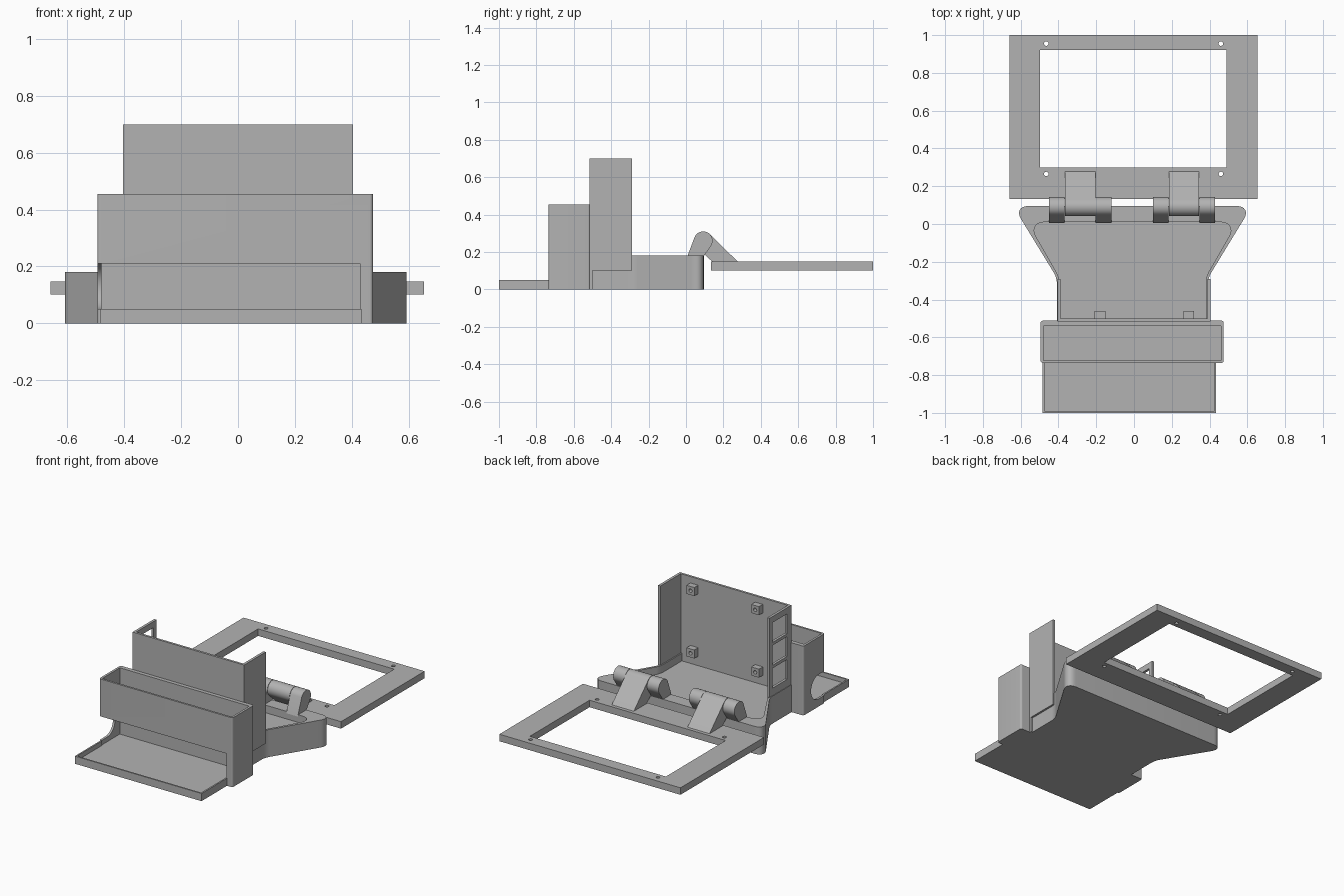
import bpy, bmesh, math
from mathutils import Vector
from mathutils.geometry import convex_hull_2d

cube = bpy.data.objects.get("Cube")
if cube:
    bpy.data.objects.remove(cube)

grey = bpy.data.materials.new("light_grey")
grey.use_nodes = True
grey.diffuse_color = (0.45, 0.45, 0.45, 1)
grey.node_tree.nodes["Principled BSDF"].inputs["Base Color"].default_value = (0.45, 0.45, 0.45, 1)


def prism(name, pts, lo, hi, axis="z", rounds=None):
    """Extrude a 2D outline along an axis; rounds maps outline index to corner cut."""
    place = {"z": lambda a, b, h: (a, b, h),
             "x": lambda a, b, h: (h, a, b),
             "y": lambda a, b, h: (a, h, b)}[axis]
    bm = bmesh.new()
    low = [bm.verts.new(place(a, b, lo)) for a, b in pts]
    high = [bm.verts.new(place(a, b, hi)) for a, b in pts]
    bm.faces.new(low)
    bm.faces.new(high)
    n = len(pts)
    for i in range(n):
        j = (i + 1) % n
        bm.faces.new((low[i], low[j], high[j], high[i]))
    bmesh.ops.recalc_face_normals(bm, faces=bm.faces)
    for size in set((rounds or {}).values()):
        edges = [bm.edges.get((low[i], high[i])) for i, s in rounds.items() if s == size]
        bmesh.ops.bevel(bm, geom=edges, offset=size, segments=8, profile=0.5, affect="EDGES")
    mesh = bpy.data.meshes.new(name)
    bm.to_mesh(mesh)
    bm.free()
    mesh.materials.append(grey)
    obj = bpy.data.objects.new(name, mesh)
    bpy.context.collection.objects.link(obj)
    return obj


def box(name, x, y, z, corner=0):
    pts = [(x[0], y[0]), (x[1], y[0]), (x[1], y[1]), (x[0], y[1])]
    return prism(name, pts, *z, rounds={i: corner for i in range(4)} if corner else None)


def circle(a, b, r, n=32):
    return [(a + r * math.cos(math.tau * i / n), b + r * math.sin(math.tau * i / n)) for i in range(n)]


def hull(pts):
    return [pts[i] for i in convex_hull_2d([Vector(p) for p in pts])]


def cut(obj, *cutters):
    """Subtract cutters and remove them."""
    for c in cutters:
        mod = obj.modifiers.new("cut", "BOOLEAN")
        mod.operation, mod.solver, mod.object = "DIFFERENCE", "EXACT", c
        bpy.context.view_layer.update()
        deps = bpy.context.evaluated_depsgraph_get()
        mesh = bpy.data.meshes.new_from_object(obj.evaluated_get(deps))
        obj.modifiers.clear()
        obj.data = mesh
        bpy.data.objects.remove(c)
    return obj


def flared(name, half, wide, front, neck, back, z, corner):
    """Outline with straight sides that flare out towards the back."""
    c = -0.008
    pts = [(c - half, front), (c + half, front), (c + half, neck),
           (c + wide, back), (c - wide, back), (c - half, neck)]
    return prism(name, pts, *z, rounds={3: corner, 4: corner, 2: 0.03, 5: 0.03})


# Flared base with a shallow recess
base = flared("flared_base", 0.4, 0.632, -0.515, -0.285, 0.095, (0, 0.18), 0.08)
cut(base, flared("recess", 0.388, 0.555, -0.5, -0.28, 0.01, (0.13, 0.3), 0.09))

# Upright panel with side walls, windows in the right one
box("upright_panel", (-0.405, 0.405), (-0.515, -0.5), (0.0, 0.7))
box("left_side_wall", (0.388, 0.405), (-0.515, -0.29), (0.1, 0.7))
right_wall = box("right_side_wall", (-0.405, -0.388), (-0.515, -0.29), (0.1, 0.7))
cut(right_wall, *[box("window", (-0.5, -0.3), (-0.47, -0.32), (z, z + 0.13))
                  for z in (0.23, 0.38, 0.53)])

# Mounting bosses on the panel
for x in (-0.18, 0.29):
    for z in (0.22, 0.63):
        boss = box("mounting_boss", (x - 0.028, x + 0.028), (-0.505, -0.46), (z - 0.028, z + 0.028))
        cut(boss, prism("bore", circle(x, z, 0.012, 16), -0.49, -0.4, "y"))

# Hopper: open top, slot in the front, rounded notch in the right side
hopper = box("hopper", (-0.495, 0.475), (-0.735, -0.512), (0, 0.455), 0.012)
notch = hull(circle(-0.67, 0.13, 0.08) + [(-0.8, 0.05), (-0.8, 0.21)])
cut(hopper,
    box("inside", (-0.48, 0.46), (-0.722, -0.54), (0.02, 0.6)),
    box("slot", (-0.48, 0.43), (-0.8, -0.7), (0.02, 0.21)),
    prism("notch", notch, -0.6, -0.47, "x"))

# Front tray with a thin lip
tray = box("front_tray", (-0.485, 0.435), (-1.0, -0.734), (0, 0.05))
cut(tray, box("tray_inside", (-0.475, 0.425), (-0.99, -0.6), (0.02, 0.2)))

# Rear frame with screw holes
frame = box("rear_frame", (-0.66, 0.655), (0.133, 1.0), (0.102, 0.148))
cut(frame, box("opening", (-0.498, 0.49), (0.3, 0.92), (0, 0.3)),
    *[prism("screw_hole", circle(x, y, 0.012, 16), 0, 0.3)
      for x in (-0.465, 0.46) for y in (0.265, 0.955)])

# Hinges: two fixed knuckles around a swinging arm
barrel = circle(0.092, 0.26, 0.05)
knuckle = hull(barrel + [(0.005, 0.17), (0.09, 0.17)])
arm = hull(barrel + [(0.285, 0.14), (0.15, 0.14)])
for x in (-0.285, 0.265):
    for side in (-1, 1):
        a, b = sorted((x + side * 0.082, x + side * 0.165))
        prism("hinge_knuckle", knuckle, a, b, "x")
    prism("hinge_arm", arm, x - 0.08, x + 0.08, "x")

# Smooth the curved faces, keep edges sharp
bpy.ops.object.select_all(action="DESELECT")
for obj in bpy.context.collection.objects:
    if obj.type == "MESH":
        obj.select_set(True)
        bpy.context.view_layer.objects.active = obj
bpy.ops.object.shade_smooth_by_angle(angle=math.radians(30))
